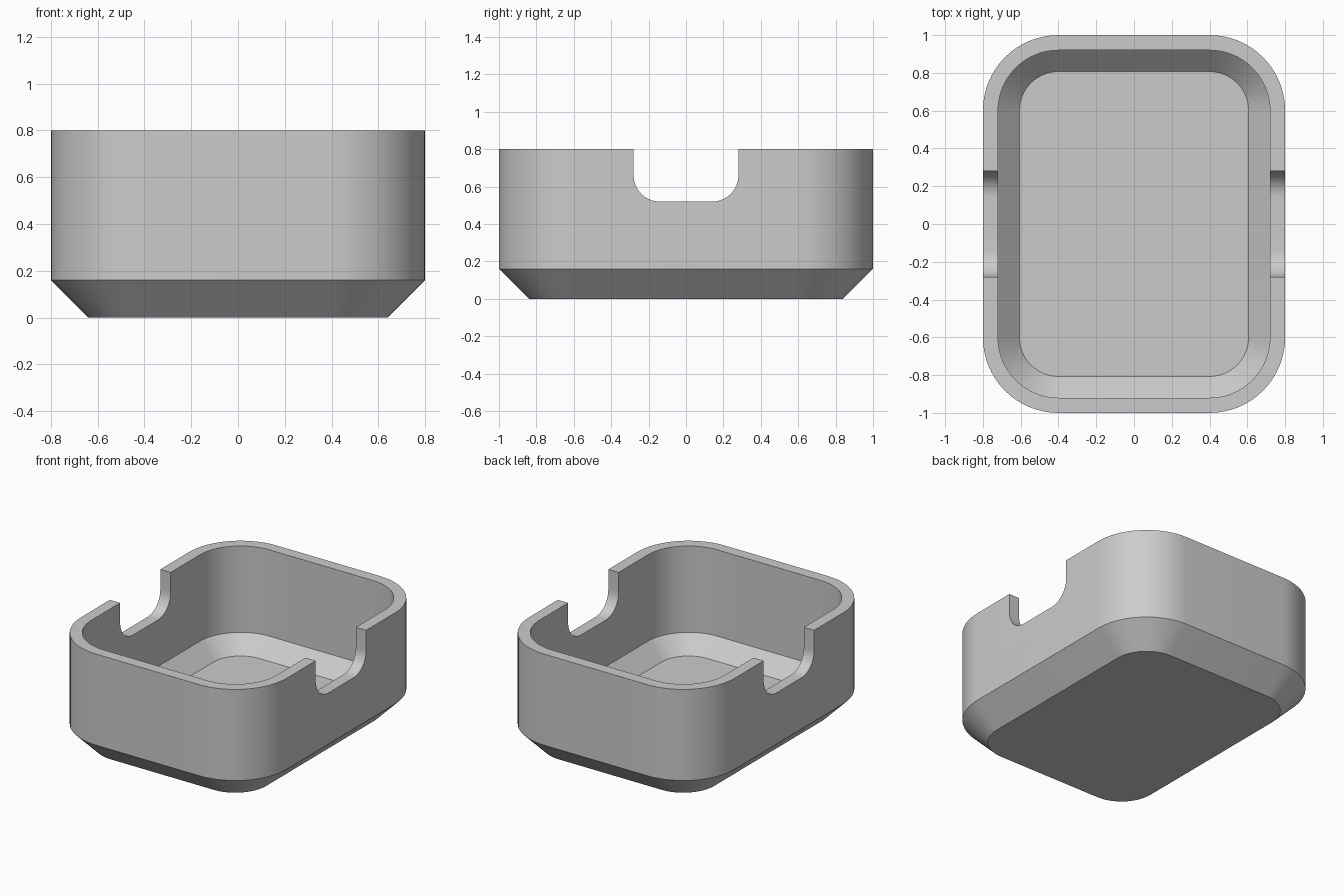
import bpy
import bmesh
from math import cos, sin, pi, radians, sqrt

cube = bpy.data.objects.get("Cube")
if cube:
    bpy.data.objects.remove(cube, do_unlink=True)

HALF_X, HALF_Y, HEIGHT, CORNER = 0.8, 1.0, 0.8, 0.4
CHAMFER, WALL = 0.16, 0.08
STEPS = 16


def arc(cx, cy, r, start):
    """Quarter circle, counter-clockwise from the start angle."""
    angles = [start + pi / 2 * i / STEPS for i in range(STEPS + 1)]
    return [(cx + r * cos(a), cy + r * sin(a)) for a in angles]


def rounded_outline(inset):
    """Rounded rectangle, inset evenly from the outer wall."""
    x, y, r = HALF_X - CORNER, HALF_Y - CORNER, CORNER - inset
    corners = [(x, y), (-x, y), (-x, -y), (x, -y)]
    return [p for i, (cx, cy) in enumerate(corners) for p in arc(cx, cy, r, i * pi / 2)]


def loft(name, rings):
    """Closed solid through a list of matching point rings, capped at both ends."""
    bm = bmesh.new()
    loops = [[bm.verts.new(p) for p in ring] for ring in rings]
    for a, b in zip(loops, loops[1:]):
        for i in range(len(a)):
            j = (i + 1) % len(a)
            bm.faces.new((a[i], a[j], b[j], b[i]))
    bm.faces.new(loops[0][::-1])
    bm.faces.new(loops[-1])
    bmesh.ops.recalc_face_normals(bm, faces=bm.faces)
    mesh = bpy.data.meshes.new(name)
    bm.to_mesh(mesh)
    bm.free()
    obj = bpy.data.objects.new(name, mesh)
    bpy.context.collection.objects.link(obj)
    return obj


# Tray: even wall thickness, so the inner chamfer runs parallel to the outer one
floor_inset = CHAMFER - WALL + WALL * sqrt(2)
inner_chamfer_top = WALL + floor_inset - WALL
profile = [(CHAMFER, 0), (0, CHAMFER), (0, HEIGHT), (WALL, HEIGHT),
           (WALL, inner_chamfer_top), (floor_inset, WALL)]
tray = loft("tray", [[(x, y, z) for x, y in rounded_outline(inset)] for inset, z in profile])

# Notch cutter: round-bottomed slot through both side walls
NOTCH_Y, NOTCH_Z, NOTCH_R = 0.28, 0.52, 0.14
slot = (arc(-NOTCH_Y + NOTCH_R, NOTCH_Z + NOTCH_R, NOTCH_R, pi)
        + arc(NOTCH_Y - NOTCH_R, NOTCH_Z + NOTCH_R, NOTCH_R, 1.5 * pi)
        + [(NOTCH_Y, 1), (-NOTCH_Y, 1)])
cutter = loft("notch_cutter", [[(x, y, z) for y, z in slot] for x in (-1, 1)])
cutter.hide_render = True

bpy.ops.object.select_all(action="DESELECT")
bpy.context.view_layer.objects.active = tray
tray.select_set(True)
cut = tray.modifiers.new("notches", "BOOLEAN")
cut.operation = "DIFFERENCE"
cut.solver = "EXACT"
cut.object = cutter
bpy.ops.object.modifier_apply(modifier=cut.name)
bpy.data.objects.remove(cutter, do_unlink=True)

# Grey finish
grey = bpy.data.materials.new("light grey")
grey.use_nodes = True
colour = (0.6, 0.6, 0.6, 1)
grey.diffuse_color = colour
grey.node_tree.nodes["Principled BSDF"].inputs["Base Color"].default_value = colour
tray.data.materials.clear()
tray.data.materials.append(grey)
bpy.ops.object.shade_smooth_by_angle(angle=radians(30))
